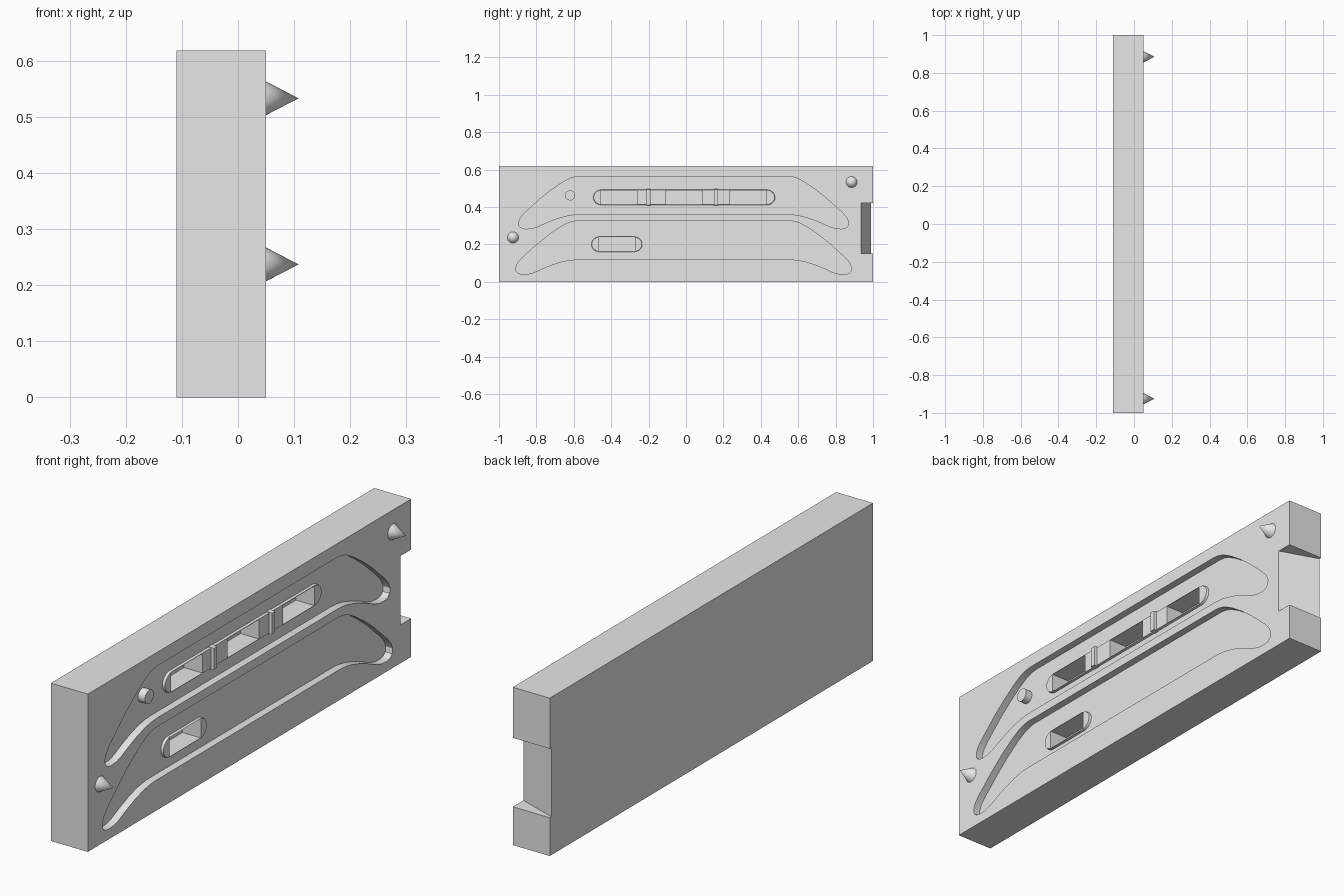
import bpy, bmesh, math
from mathutils import Matrix, Vector

cube = bpy.data.objects.get("Cube")
if cube:
    bpy.data.objects.remove(cube, do_unlink=True)

grey = bpy.data.materials.new("plain grey")
grey.use_nodes = True
grey.diffuse_color = (0.8, 0.8, 0.8, 1)
grey.node_tree.nodes["Principled BSDF"].inputs["Base Color"].default_value = (0.8, 0.8, 0.8, 1)

FACE, FLOOR, BOSS, BACK = 0.05, 0.02, 0.03, -0.11
HEIGHT = 0.618


def finish(name, bm):
    bmesh.ops.recalc_face_normals(bm, faces=bm.faces)
    mesh = bpy.data.meshes.new(name)
    bm.to_mesh(mesh)
    bm.free()
    mesh.materials.append(grey)
    obj = bpy.data.objects.new(name, mesh)
    bpy.context.collection.objects.link(obj)
    return obj


def prism(name, outline, x0, x1, taper=0.0):
    """Extrude a (y, z) outline along x, drawing the x1 end in by taper."""
    ys, zs = [p[0] for p in outline], [p[1] for p in outline]
    cy, cz = (min(ys) + max(ys)) / 2, (min(zs) + max(zs)) / 2
    ky = 1 - 2 * taper / (max(ys) - min(ys))
    kz = 1 - 2 * taper / (max(zs) - min(zs))
    bm = bmesh.new()
    a = [bm.verts.new((x0, y, z)) for y, z in outline]
    b = [bm.verts.new((x1, cy + (y - cy) * ky, cz + (z - cz) * kz)) for y, z in outline]
    bm.faces.new(a)
    bm.faces.new(b)
    n = len(a)
    for i in range(n):
        j = (i + 1) % n
        bm.faces.new((a[i], a[j], b[j], b[i]))
    return finish(name, bm)


def rect(y0, y1, z0, z1):
    return [(y0, z0), (y1, z0), (y1, z1), (y0, z1)]


def stadium(y0, y1, z0, z1, steps=12):
    r, cz = (z1 - z0) / 2, (z0 + z1) / 2
    pts = []
    for cy, start in ((y1 - r, -math.pi / 2), (y0 + r, math.pi / 2)):
        for i in range(steps + 1):
            t = start + math.pi * i / steps
            pts.append((cy + r * math.cos(t), cz + r * math.sin(t)))
    return pts


# Half of the winged cavity outline, from the top edge round the lobe
WING = [(.556, 0), (.58, -.003), (.61, -.012), (.655, -.037), (.71, -.075),
        (.77, -.123), (.85, -.196), (.871, -.22), (.882, -.245), (.879, -.265),
        (.866, -.277), (.845, -.281), (.815, -.279), (.785, -.271), (.74, -.25),
        (.685, -.228), (.635, -.213), (.6, -.206), (.56, -.203)]


def wing(top, scale):
    right = [(y * scale - .0125, top + z * scale) for y, z in WING]
    left = [(-y * scale - .0125, top + z * scale) for y, z in reversed(WING)]
    return right + left


def combine(target, tool, operation):
    mod = target.modifiers.new("shape", 'BOOLEAN')
    mod.operation = operation
    mod.solver = 'EXACT'
    mod.object = tool
    bpy.context.view_layer.objects.active = target
    bpy.ops.object.modifier_apply(modifier=mod.name)
    bpy.data.objects.remove(tool, do_unlink=True)


def smooth(obj):
    bpy.ops.object.select_all(action='DESELECT')
    obj.select_set(True)
    bpy.context.view_layer.objects.active = obj
    bpy.ops.object.shade_smooth_by_angle(angle=math.radians(30))


def round_part(name, r1, r2, x0, x1, y, z):
    bm = bmesh.new()
    place = Matrix.Translation(Vector(((x0 + x1) / 2, y, z))) @ Matrix.Rotation(math.pi / 2, 4, 'Y')
    bmesh.ops.create_cone(bm, cap_ends=True, segments=32, radius1=r1, radius2=r2,
                          depth=x1 - x0, matrix=place)
    smooth(finish(name, bm))


# Mould block with the two winged cavities
block = prism("mould_block", rect(-1, 1, 0, HEIGHT), BACK, FACE)
for top, scale in ((.564, 1.0), (.326, 1.018)):
    combine(block, prism("cavity_cutter", wing(top, scale), FLOOR, FACE + .05), 'DIFFERENCE')

# Sloped notch in the end, deepest at the cavity face
bm = bmesh.new()
section = ((FACE + .0344, .923), (BACK - .0344, 1.002), (BACK - .0344, 1.1), (FACE + .0344, 1.1))
low = bm.faces.new([bm.verts.new((x, y, .15)) for x, y in section])
wall = bmesh.ops.extrude_face_region(bm, geom=[low])
bmesh.ops.translate(bm, vec=(0, 0, .27),
                    verts=[v for v in wall["geom"] if isinstance(v, bmesh.types.BMVert)])
combine(block, finish("notch_cutter", bm), 'DIFFERENCE')

# Low rounded bosses on the cavity floors
for y0, y1, z0, z1 in ((-.5, .48, .406, .497), (-.51, -.23, .156, .245)):
    combine(block, prism("boss", stadium(y0, y1, z0, z1), FLOOR - .02, BOSS, .006), 'UNION')

# Rectangular pockets sunk through the bosses
for y0, z0 in ((-.457, .413), (-.108, .413), (.235, .413), (-.468, .163)):
    combine(block, prism("pocket_cutter", rect(y0, y0 + .195, z0, z0 + .076), -.05, FACE), 'DIFFERENCE')
smooth(block)

# Cross ribs between the upper pockets
for i, y in enumerate((-.2, .16)):
    prism(f"cross_rib_{i + 1}", rect(y - .013, y + .013, .407, .496), FLOOR - .005, BOSS + .012, .003)

# Core pin and locating cones
round_part("core_pin", .027, .027, FLOOR - .005, FACE, -.62, .462)
for i, (y, z) in enumerate(((-.925, .237), (.885, .533))):
    round_part(f"locating_cone_{i + 1}", .03, 0, FACE, .108, y, z)
